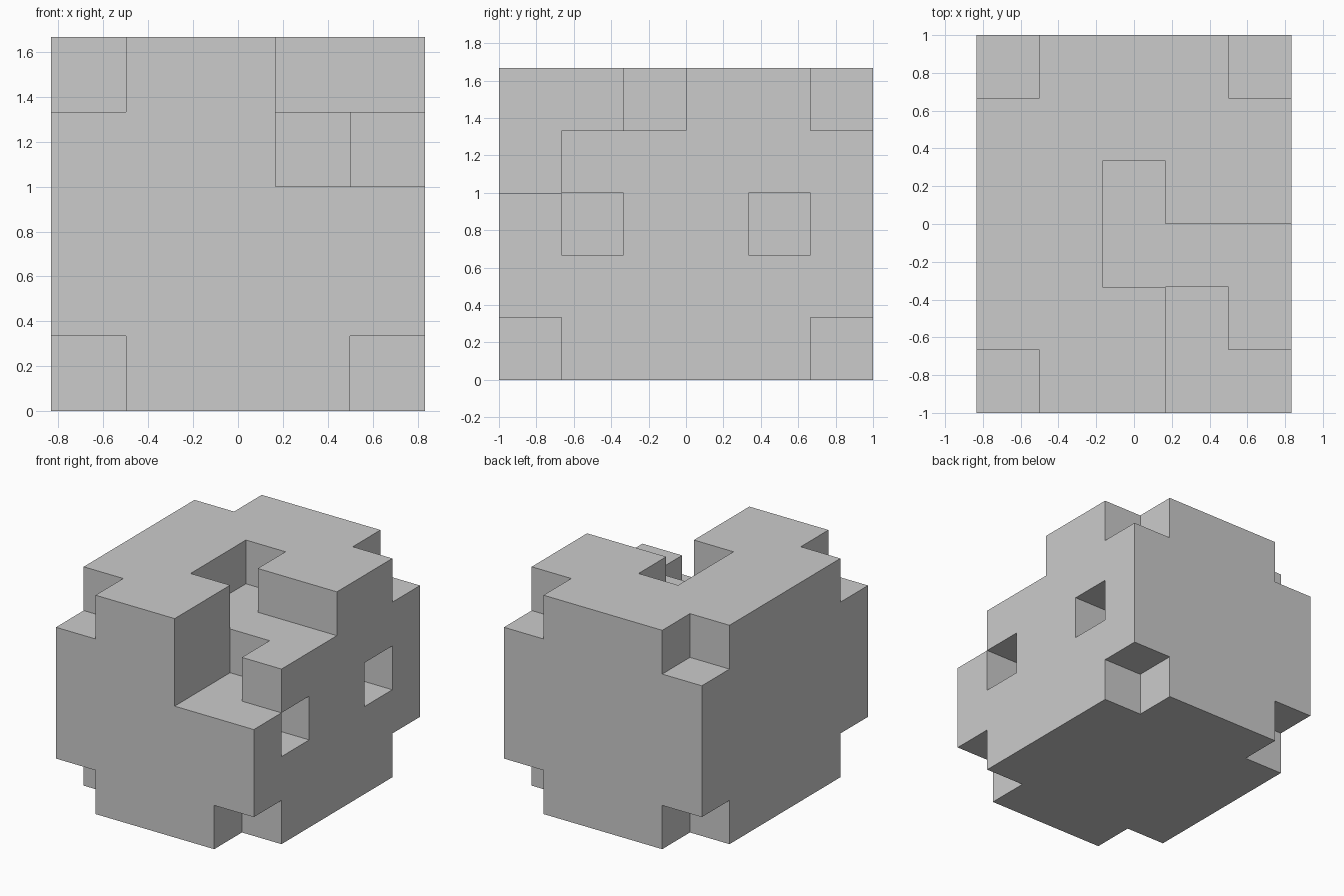
import bpy, bmesh
from itertools import product
from mathutils import Vector

if "Cube" in bpy.data.objects:
    bpy.data.objects.remove(bpy.data.objects["Cube"])

U = 1 / 3              # cell size
NX, NY, NZ = 5, 6, 5   # block size in cells

cells = set(product(range(NX), range(NY), range(NZ)))


def carve(xs, ys, zs):
    cells.difference_update(product(xs, ys, zs))


# Eight notched corners
carve((0, NX - 1), (0, NY - 1), (0, NZ - 1))
# Slot and front right opening in the top layer
carve((2,), range(2, 4), (4,))
carve((3, 4), range(0, 3), (4,))
# Lower step of the opening
carve((3,), (0, 1), (3,))
carve((4,), (0,), (3,))
# Two square pockets in the right side
carve((4,), (1, 4), (2,))

# Skin the remaining cells: one quad per exposed side
bm = bmesh.new()
for c in cells:
    for axis, side in product(range(3), (0, 1)):
        n = list(c)
        n[axis] += 2 * side - 1
        if tuple(n) in cells:
            continue
        a, b = (axis + 1) % 3, (axis + 2) % 3
        quad = []
        for da, db in ((0, 0), (1, 0), (1, 1), (0, 1)):
            p = Vector(c)
            p[axis] += side
            p[a] += da
            p[b] += db
            quad.append(bm.verts.new((p - Vector((NX / 2, NY / 2, 0))) * U))
        bm.faces.new(quad if side else quad[::-1])

# Join the quads and merge flat areas
bmesh.ops.remove_doubles(bm, verts=bm.verts, dist=1e-4)
bmesh.ops.dissolve_limit(bm, angle_limit=0.01, verts=bm.verts, edges=bm.edges)

mesh = bpy.data.meshes.new("notched_block")
bm.to_mesh(mesh)
bm.free()
bpy.context.collection.objects.link(bpy.data.objects.new("notched_block", mesh))
